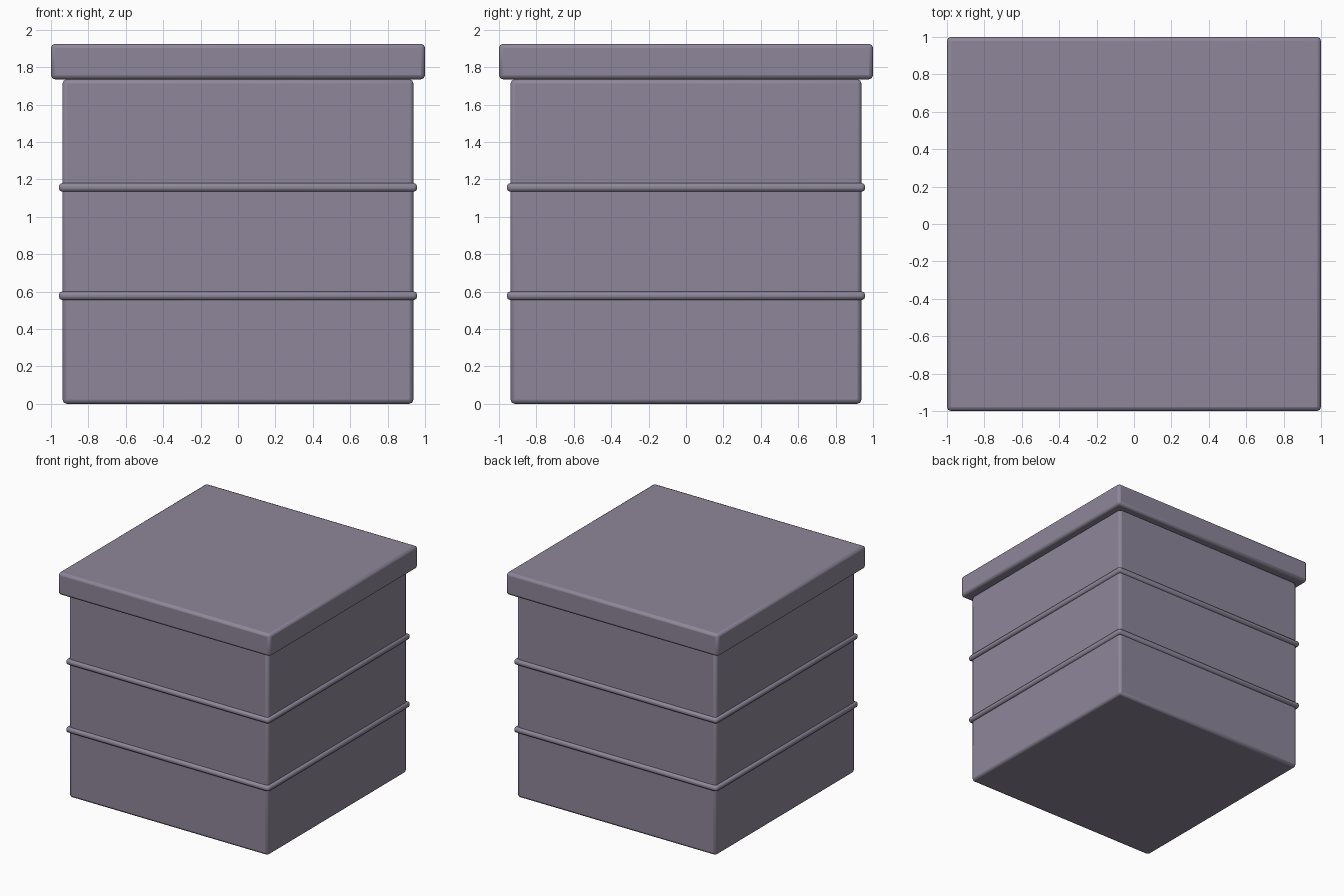
import bpy

if "Cube" in bpy.data.objects:
    bpy.data.objects.remove(bpy.data.objects["Cube"])

mat = bpy.data.materials.new("dusty_purple_grey")
mat.diffuse_color = (0.27, 0.24, 0.32, 1)
mat.use_nodes = True
mat.node_tree.nodes["Principled BSDF"].inputs["Base Color"].default_value = mat.diffuse_color


def bevelled_box(name, half, z0, z1, bevel):
    bpy.ops.mesh.primitive_cube_add(size=1, location=(0, 0, (z0 + z1) / 2))
    ob = bpy.context.object
    ob.name = name
    ob.scale = (2 * half, 2 * half, z1 - z0)
    bpy.ops.object.transform_apply(location=False, rotation=False, scale=True)
    mod = ob.modifiers.new("bevel", "BEVEL")
    mod.width = bevel
    mod.segments = 2
    ob.data.materials.append(mat)
    bpy.ops.object.shade_smooth_by_angle()
    return ob


# Main box
bevelled_box("box_body", 0.938, 0.0, 1.735, 0.022)

# Thin raised bands around the sides
for i, z in enumerate((0.578, 1.157)):
    bevelled_box(f"band_{i + 1}", 0.958, z - 0.023, z + 0.023, 0.018)

# Overhanging lid
bevelled_box("lid", 1.0, 1.735, 1.925, 0.022)
